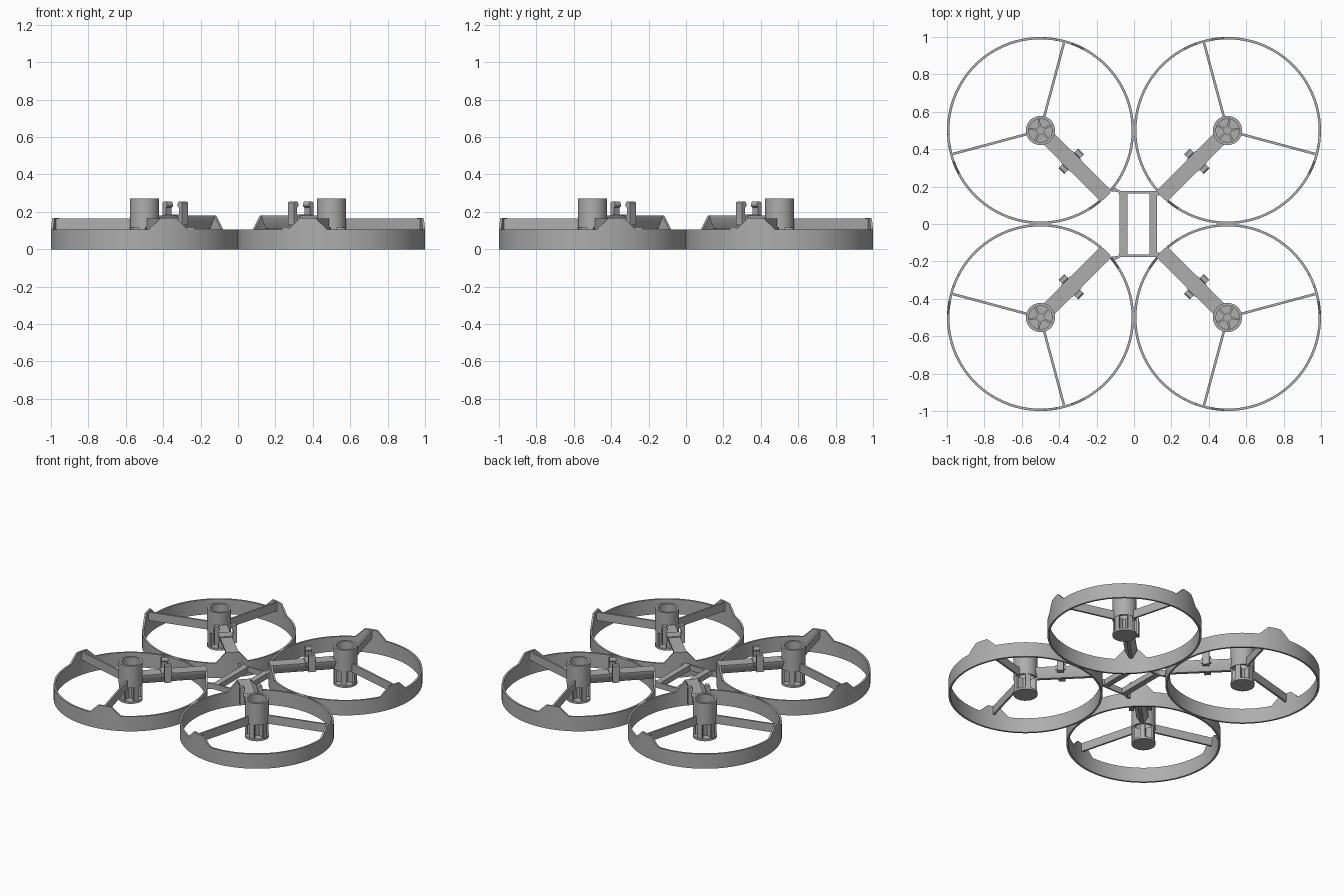
import bpy, bmesh, math
from mathutils import Matrix

if "Cube" in bpy.data.objects:
    bpy.data.objects.remove(bpy.data.objects["Cube"], do_unlink=True)

grey = bpy.data.materials.new("matte_grey")
grey.use_nodes = True
COLOUR = (0.42, 0.42, 0.42, 1)
grey.diffuse_color = COLOUR
grey.node_tree.nodes["Principled BSDF"].inputs["Base Color"].default_value = COLOUR
made = []


def finish(bm, name):
    bmesh.ops.recalc_face_normals(bm, faces=bm.faces)
    mesh = bpy.data.meshes.new(name)
    bm.to_mesh(mesh)
    bm.free()
    mesh.materials.append(grey)
    return mesh


def place(mesh, name, matrix=Matrix()):
    obj = bpy.data.objects.new(name, mesh)
    obj.matrix_world = matrix
    bpy.context.collection.objects.link(obj)
    made.append(obj)


def box(bm, x0, x1, y0, y1, z0, z1, turn=0):
    geom = bmesh.ops.create_cube(bm, size=1)
    m = (Matrix.Rotation(turn, 4, 'Z')
         @ Matrix.Translation(((x0 + x1) / 2, (y0 + y1) / 2, (z0 + z1) / 2))
         @ Matrix.Diagonal((x1 - x0, y1 - y0, z1 - z0, 1)))
    bmesh.ops.transform(bm, matrix=m, verts=geom["verts"])


def prism(bm, points, depth):
    """Extrude a flat outline along a vector."""
    face = bm.faces.new([bm.verts.new(p) for p in points])
    out = bmesh.ops.extrude_face_region(bm, geom=[face])["geom"]
    bmesh.ops.translate(bm, vec=depth, verts=[v for v in out if isinstance(v, bmesh.types.BMVert)])


def tube(bm, inner, outer, z0, top, steps):
    """Hollow wall whose top height follows the angle in degrees."""
    loops = []
    for i in range(steps):
        deg = 360 * i / steps
        c, s = math.cos(math.radians(deg)), math.sin(math.radians(deg))
        section = ((outer, z0), (outer, top(deg)), (inner, top(deg)), (inner, z0))
        loops.append([bm.verts.new((r * c, r * s, z)) for r, z in section])
    for i, a in enumerate(loops):
        b = loops[(i + 1) % steps]
        for k in range(4):
            n = (k + 1) % 4
            bm.faces.new((a[k], b[k], b[n], a[n]))


def disc(bm, radius, z0, z1):
    bmesh.ops.create_cone(bm, cap_ends=True, segments=48, radius1=radius, radius2=radius,
                          depth=z1 - z0, matrix=Matrix.Translation((0, 0, (z0 + z1) / 2)))


def duct_height(deg):
    """Low wall with three raised tabs where the arm and struts land."""
    off = abs((deg + 60) % 120 - 60)
    peak = 0.18 if deg < 60 or deg > 300 else 0.167
    t = min(max((12.5 - off) / 7.5, 0), 1)
    return 0.105 + (peak - 0.105) * t


# Duct ring
bm = bmesh.new()
tube(bm, 0.487, 0.5, 0, duct_height, 144)
duct = finish(bm, "duct_ring")

# Two thin struts
bm = bmesh.new()
for side in (-1, 1):
    box(bm, 0.07, 0.492, -0.0065, 0.0065, 0.105, 0.165, side * math.radians(120))
struts = finish(bm, "duct_struts")

# Motor cup: tube on finned posts over a floor disc
bm = bmesh.new()
tube(bm, 0.062, 0.078, 0.115, lambda deg: 0.27, 48)
disc(bm, 0.078, 0, 0.015)
disc(bm, 0.022, 0.01, 0.11)
for i in range(5):
    a = i * math.tau / 5
    box(bm, 0.018, 0.066, -0.005, 0.005, 0.01, 0.115, a)
    box(bm, 0.062, 0.075, -0.017, 0.017, 0.01, 0.12, a)
motor = finish(bm, "motor_cup")

# Arm with a flat top and a tapering underside
bm = bmesh.new()
half = [(0.04, 0.18), (0.04, 0.165), (0.01, 0.11)]
outline = half + [(-y, z) for y, z in reversed(half)]
prism(bm, [(0.068, y, z) for y, z in outline], (0.43, 0, 0))
arm = finish(bm, "arm")

# Cable clip: saddle with two hooked prongs
bm = bmesh.new()
box(bm, 0.198, 0.268, -0.045, 0.045, 0.155, 0.187)
for side in (-1, 1):
    prong = [(0.044, 0.13), (0.074, 0.13), (0.074, 0.248), (0.067, 0.255),
             (0.047, 0.255), (0.04, 0.243), (0.04, 0.23), (0.05, 0.222), (0.05, 0.19), (0.044, 0.18)]
    prism(bm, [(0.211, side * y, z) for y, z in prong], (0.044, 0, 0))
clip = finish(bm, "cable_clip")

# Four identical rotor units, each arm aimed at the middle
for sx, side in ((-1, "right"), (1, "left")):
    for sy, end in ((-1, "front"), (1, "back")):
        m = (Matrix.Translation((sx * 0.5, sy * 0.5, 0))
             @ Matrix.Rotation(math.atan2(-sy, -sx), 4, 'Z'))
        for mesh in (duct, struts, motor, arm, clip):
            place(mesh, f"{end}_{side}_{mesh.name}", m)

# Centre tray frame, offset toward one side, with corner braces
bm = bmesh.new()
for x in (-0.077, 0.083):
    box(bm, x, x + 0.041, -0.176, 0.176, 0.06, 0.1)
for y in (-0.176, 0.164):
    box(bm, -0.077, 0.124, y, y + 0.012, 0.06, 0.1)
for s in (-1, 1):
    prism(bm, [(-0.07, s * 0.176, 0.06), (-0.07, s * 0.14, 0.06),
               (-0.085, s * 0.17, 0.06), (-0.135, s * 0.178, 0.06), (-0.115, s * 0.2, 0.06)], (0, 0, 0.04))
    prism(bm, [(0.115, s * 0.176, 0.06), (0.115, s * 0.15, 0.06),
               (0.145, s * 0.155, 0.06), (0.125, s * 0.182, 0.06)], (0, 0, 0.04))
place(finish(bm, "centre_frame"), "centre_frame")

# Smooth the round walls, keep edges crisp
bpy.ops.object.select_all(action='DESELECT')
for obj in made:
    obj.select_set(True)
bpy.context.view_layer.objects.active = made[0]
bpy.ops.object.shade_smooth_by_angle(angle=math.radians(30))
